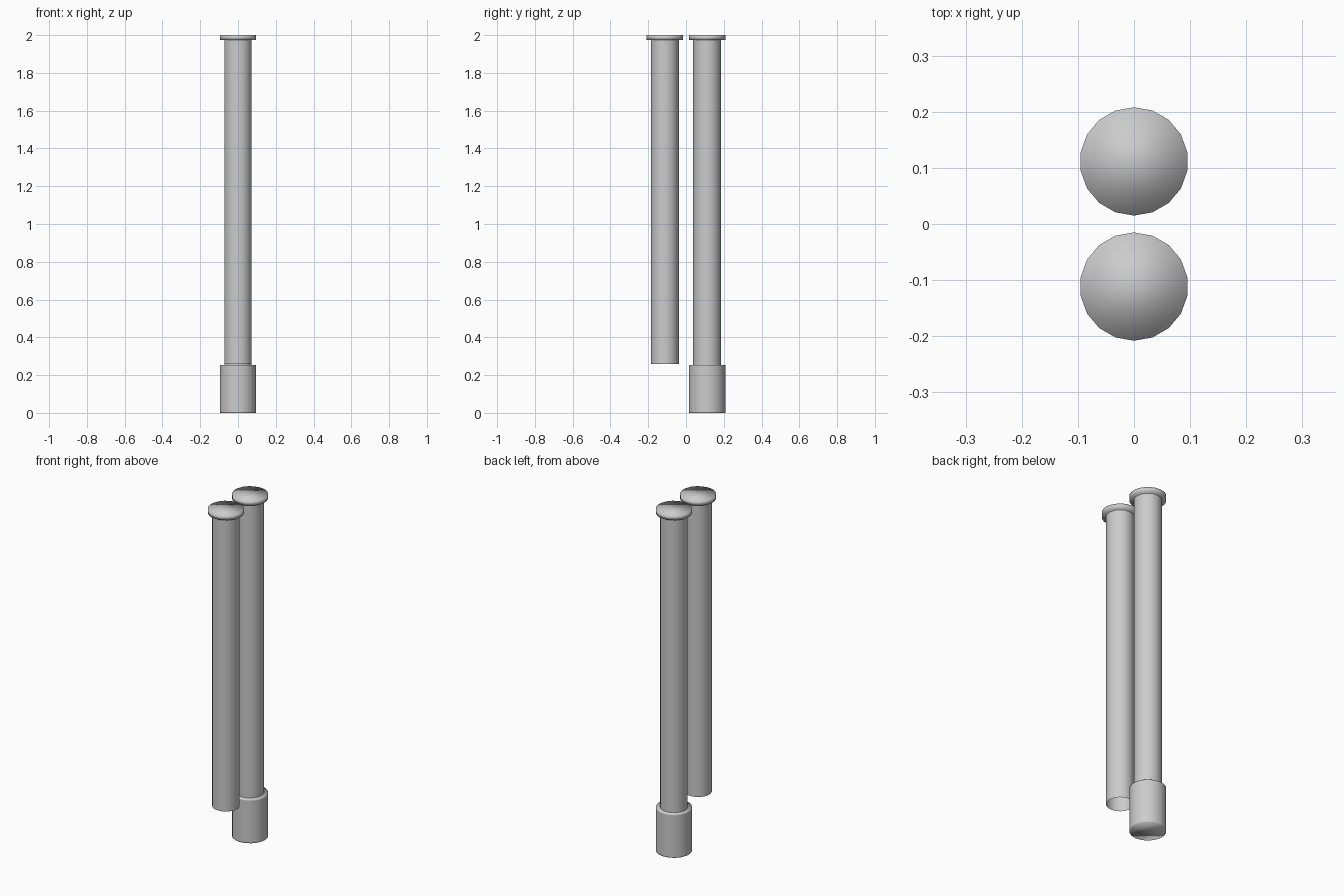
import bpy, bmesh, math

if "Cube" in bpy.data.objects:
    bpy.data.objects.remove(bpy.data.objects["Cube"])

SIDES = 18
OFFSET = 0.1115          # distance of each pole from the centre line
SHAFT_R, WIDE_R = 0.0735, 0.0965
BASE_TOP, HEAD_BOTTOM, TOP = 0.254, 1.975, 2.0


def turned(name, y, radius, heights, capped=True, smooth_caps=False):
    """Straight turned part: one ring of vertices per height."""
    bm = bmesh.new()
    rings = []
    for z in heights:
        ring = []
        for i in range(SIDES):
            a = 2 * math.pi * i / SIDES
            ring.append(bm.verts.new((radius * math.sin(a), radius * math.cos(a), z)))
        rings.append(ring)
    for low, high in zip(rings, rings[1:]):
        for i in range(SIDES):
            j = (i + 1) % SIDES
            bm.faces.new((low[i], high[i], high[j], low[j]))
    if capped:
        bm.faces.new(rings[0])
        bm.faces.new(rings[-1][::-1])
    mesh = bpy.data.meshes.new(name)
    bm.to_mesh(mesh)
    bm.free()
    obj = bpy.data.objects.new(name, mesh)
    obj.location.y = y
    bpy.context.collection.objects.link(obj)
    bpy.ops.object.select_all(action='DESELECT')
    obj.select_set(True)
    bpy.context.view_layer.objects.active = obj
    if smooth_caps:
        bpy.ops.object.shade_smooth()
    else:
        bpy.ops.object.shade_smooth_by_angle(angle=math.radians(40))
    return obj


# Two poles: open tubular shaft with a wider disc head
for label, y, start in (("front", -OFFSET, 0.26), ("back", OFFSET, BASE_TOP)):
    turned(label + "_shaft", y, SHAFT_R, (start, HEAD_BOTTOM), capped=False)
    turned(label + "_head", y, WIDE_R, (HEAD_BOTTOM, TOP), smooth_caps=True)

# Wide foot under the back pole only; extra loops keep the wall shading even
turned("back_foot", OFFSET, WIDE_R, (0, 0.006, BASE_TOP - 0.006, BASE_TOP), smooth_caps=True)
